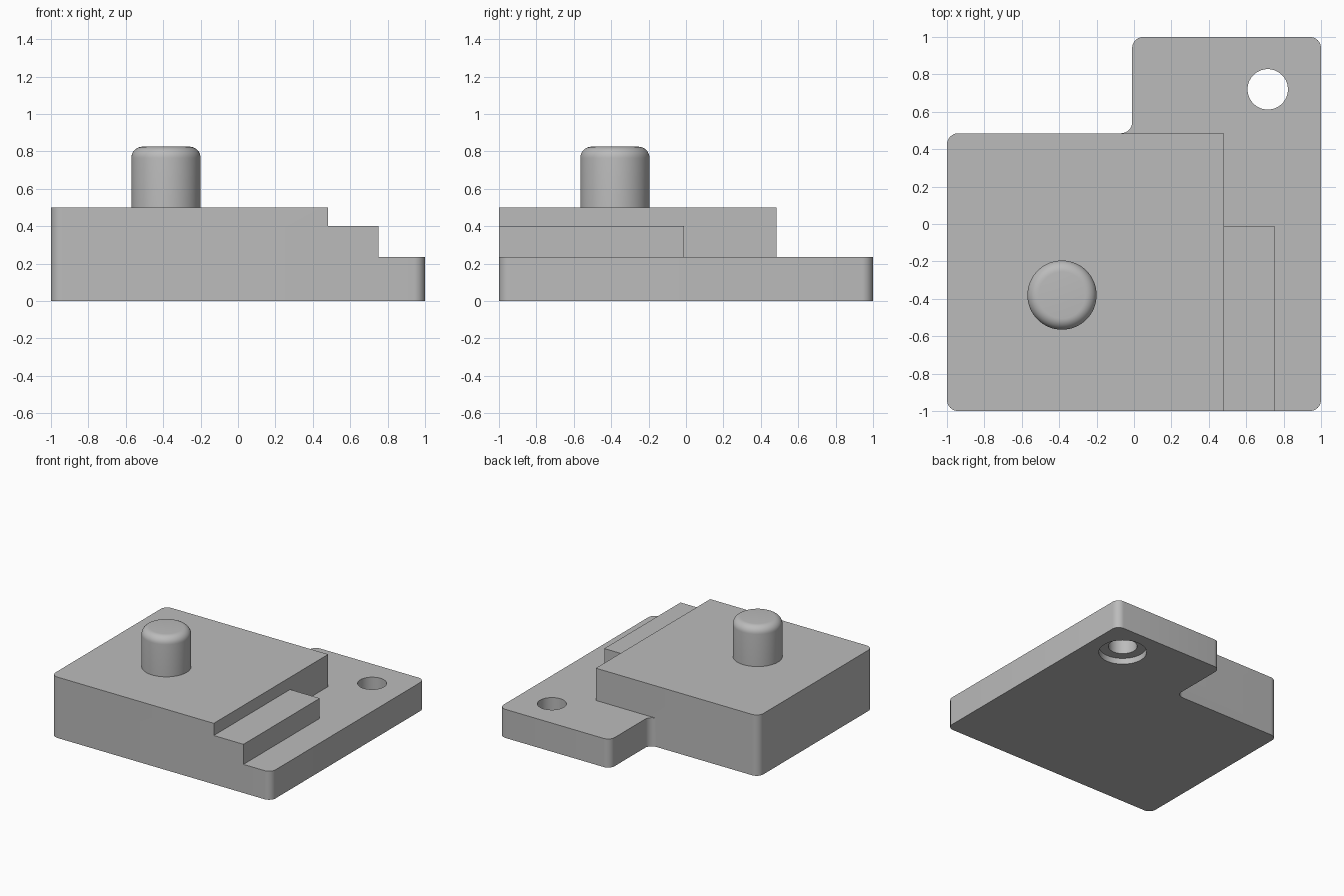
import bpy, bmesh
from math import pi, cos, sin, radians
from mathutils import Vector

cube = bpy.data.objects.get("Cube")
if cube:
    bpy.data.objects.remove(cube, do_unlink=True)

grey = bpy.data.materials.new("plain grey")
grey.use_nodes = True
colour = (0.5, 0.5, 0.5, 1)
grey.diffuse_color = colour
grey.node_tree.nodes["Principled BSDF"].inputs["Base Color"].default_value = colour


def make_object(name, bm):
    bmesh.ops.recalc_face_normals(bm, faces=bm.faces)
    mesh = bpy.data.meshes.new(name)
    bm.to_mesh(mesh)
    bm.free()
    mesh.materials.append(grey)
    obj = bpy.data.objects.new(name, mesh)
    bpy.context.collection.objects.link(obj)
    return obj


def rounded(corners, steps=8):
    """Outline from (x, y, radius) corners; radius 0 stays sharp."""
    points = []
    for i, (x, y, r) in enumerate(corners):
        p = Vector((x, y))
        if not r:
            points.append(p)
            continue
        a = (Vector(corners[i - 1][:2]) - p).normalized() * r
        b = (Vector(corners[(i + 1) % len(corners)][:2]) - p).normalized() * r
        for k in range(steps + 1):
            t = k / steps * pi / 2
            points.append(p + a * (1 - sin(t)) + b * (1 - cos(t)))
    return points


def prism(name, outline, z0, z1):
    bm = bmesh.new()
    face = bm.faces.new([bm.verts.new((x, y, z0)) for x, y in outline])
    top = bmesh.ops.extrude_face_region(bm, geom=[face])["geom"]
    bmesh.ops.translate(bm, vec=(0, 0, z1 - z0),
                        verts=[v for v in top if isinstance(v, bmesh.types.BMVert)])
    return make_object(name, bm)


def circle(x, y, r, n=64):
    return [(x + r * cos(2 * pi * i / n), y + r * sin(2 * pi * i / n)) for i in range(n)]


def combine(target, tool, operation):
    tool.hide_render = True
    mod = target.modifiers.new(operation.lower(), 'BOOLEAN')
    mod.object, mod.operation, mod.solver = tool, operation, 'EXACT'
    bpy.context.view_layer.objects.active = target
    bpy.ops.object.modifier_apply(modifier=mod.name)
    bpy.data.objects.remove(tool, do_unlink=True)


R = 0.06
PLATE, STEP, TOP = 0.235, 0.4, 0.5
INNER_X, INNER_Y, BLOCK_X, STEP_X = -0.01, 0.485, 0.48, 0.75

# L-shaped base plate with rounded corners
body = prism("stepped_base", rounded([
    (-1, -1, R), (1, -1, R), (1, 1, R), (INNER_X, 1, R),
    (INNER_X, INNER_Y, R), (-1, INNER_Y, R)]), 0, PLATE)

# Raised block and the lower step beside it
block = prism("raised_block", rounded([
    (-1, -1, R), (BLOCK_X, -1, 0), (BLOCK_X, INNER_Y, 0), (-1, INNER_Y, R)]), 0, TOP)
step = prism("side_step", rounded([
    (0.3, -1, 0), (STEP_X, -1, 0), (STEP_X, -0.01, 0), (0.3, -0.01, 0)]), 0, STEP)
combine(body, block, 'UNION')
combine(body, step, 'UNION')

# Mounting hole with a wider recess underneath
combine(body, prism("hole_cutter", circle(0.715, 0.72, 0.108), -0.1, 0.4), 'DIFFERENCE')
combine(body, prism("recess_cutter", circle(0.715, 0.72, 0.18), -0.1, 0.05), 'DIFFERENCE')

# Round pin with a softened top edge
pin_r, pin_top = 0.185, 0.825
profile = [(0, TOP), (pin_r, TOP)]
profile += [(pin_r - R + R * cos(k * pi / 16), pin_top - R + R * sin(k * pi / 16))
            for k in range(9)]
profile.append((0, pin_top))
bm = bmesh.new()
verts = [bm.verts.new((r, 0, z)) for r, z in profile]
edges = [bm.edges.new(pair) for pair in zip(verts, verts[1:])]
bmesh.ops.spin(bm, geom=verts + edges, cent=(0, 0, 0), axis=(0, 0, 1),
               angle=2 * pi, steps=64)
bmesh.ops.remove_doubles(bm, verts=bm.verts, dist=0.0005)
pin = make_object("round_pin", bm)
pin.location = (-0.385, -0.38, 0)

# Smooth the curved surfaces and keep hard edges sharp
for obj in (body, pin):
    bpy.ops.object.select_all(action='DESELECT')
    obj.select_set(True)
    bpy.context.view_layer.objects.active = obj
    bpy.ops.object.shade_smooth_by_angle(angle=radians(30))
